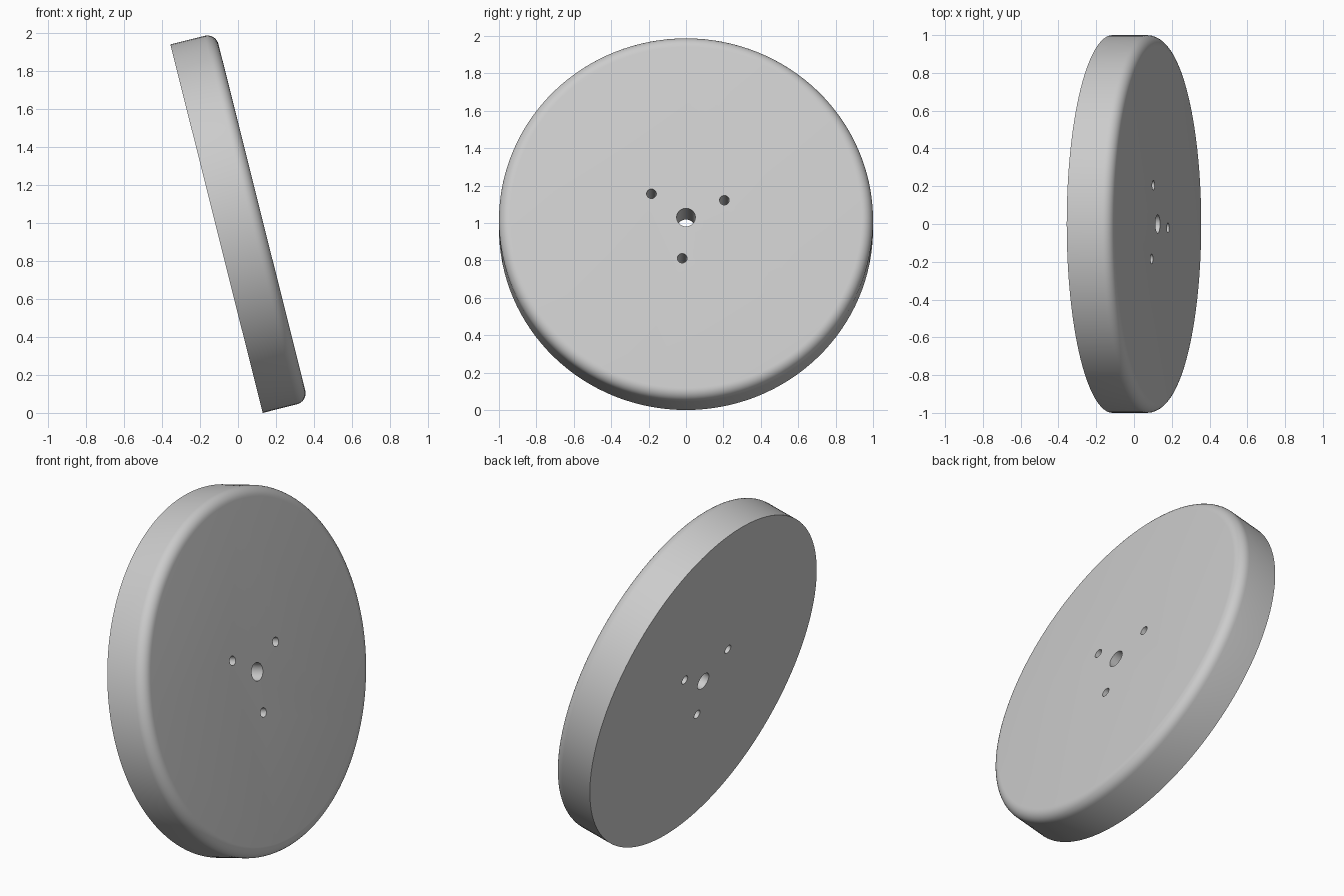
import bpy
import bmesh
from math import sin, cos, pi, radians
from mathutils import Matrix, Vector

if "Cube" in bpy.data.objects:
    bpy.data.objects.remove(bpy.data.objects["Cube"], do_unlink=True)

RADIUS, THICK, ROUND = 1.0, 0.246, 0.06
TILT = radians(14.07)

# Material
grey = bpy.data.materials.new("light_grey")
grey.use_nodes = True
grey.diffuse_color = (0.6, 0.6, 0.6, 1)
grey.node_tree.nodes["Principled BSDF"].inputs["Base Color"].default_value = (0.6, 0.6, 0.6, 1)


def make_object(name, bm):
    bmesh.ops.recalc_face_normals(bm, faces=bm.faces)
    mesh = bpy.data.meshes.new(name)
    bm.to_mesh(mesh)
    bm.free()
    obj = bpy.data.objects.new(name, mesh)
    bpy.context.collection.objects.link(obj)
    mesh.materials.append(grey)
    return obj


def add_cylinder(bm, radius, depth, centre, segments):
    return bmesh.ops.create_cone(bm, cap_ends=True, segments=segments, radius1=radius,
                                 radius2=radius, depth=depth,
                                 matrix=Matrix.Translation(centre))


# Disc with one rounded rim
bm = bmesh.new()
add_cylinder(bm, RADIUS, THICK, (0, 0, THICK / 2), 128)
rim = [e for e in bm.edges if all(v.co.z > THICK / 2 for v in e.verts)]
bmesh.ops.bevel(bm, geom=rim, offset=ROUND, segments=8, profile=0.5, affect='EDGES')
disc = make_object("disc", bm)

# Centre bore and three bolt holes
bm = bmesh.new()
add_cylinder(bm, 0.05, 1, (0, 0, 0), 48)
for i in range(3):
    a = radians(24.8) + i * 2 * pi / 3
    add_cylinder(bm, 0.026, 1, (0.226 * cos(a), 0.226 * sin(a), 0), 32)
cutter = make_object("hole_cutter", bm)
cutter.hide_render = True

bpy.ops.object.select_all(action='DESELECT')
disc.select_set(True)
bpy.context.view_layer.objects.active = disc
cut = disc.modifiers.new("holes", 'BOOLEAN')
cut.operation = 'DIFFERENCE'
cut.solver = 'EXACT'
cut.object = cutter
bpy.ops.object.modifier_apply(modifier=cut.name)
bpy.data.objects.remove(cutter, do_unlink=True)

# Lean the disc: local x -> y, local y -> up the slope, local z -> along the axle
axle = Vector((cos(TILT), 0, sin(TILT)))
slope = Vector((-sin(TILT), 0, cos(TILT)))
turn = Matrix((Vector((0, 1, 0)), slope, axle)).transposed().to_4x4()
disc.data.transform(Matrix.Translation((-0.113, 0, RADIUS * cos(TILT))) @ turn)
bpy.ops.object.shade_smooth_by_angle(angle=radians(30))
